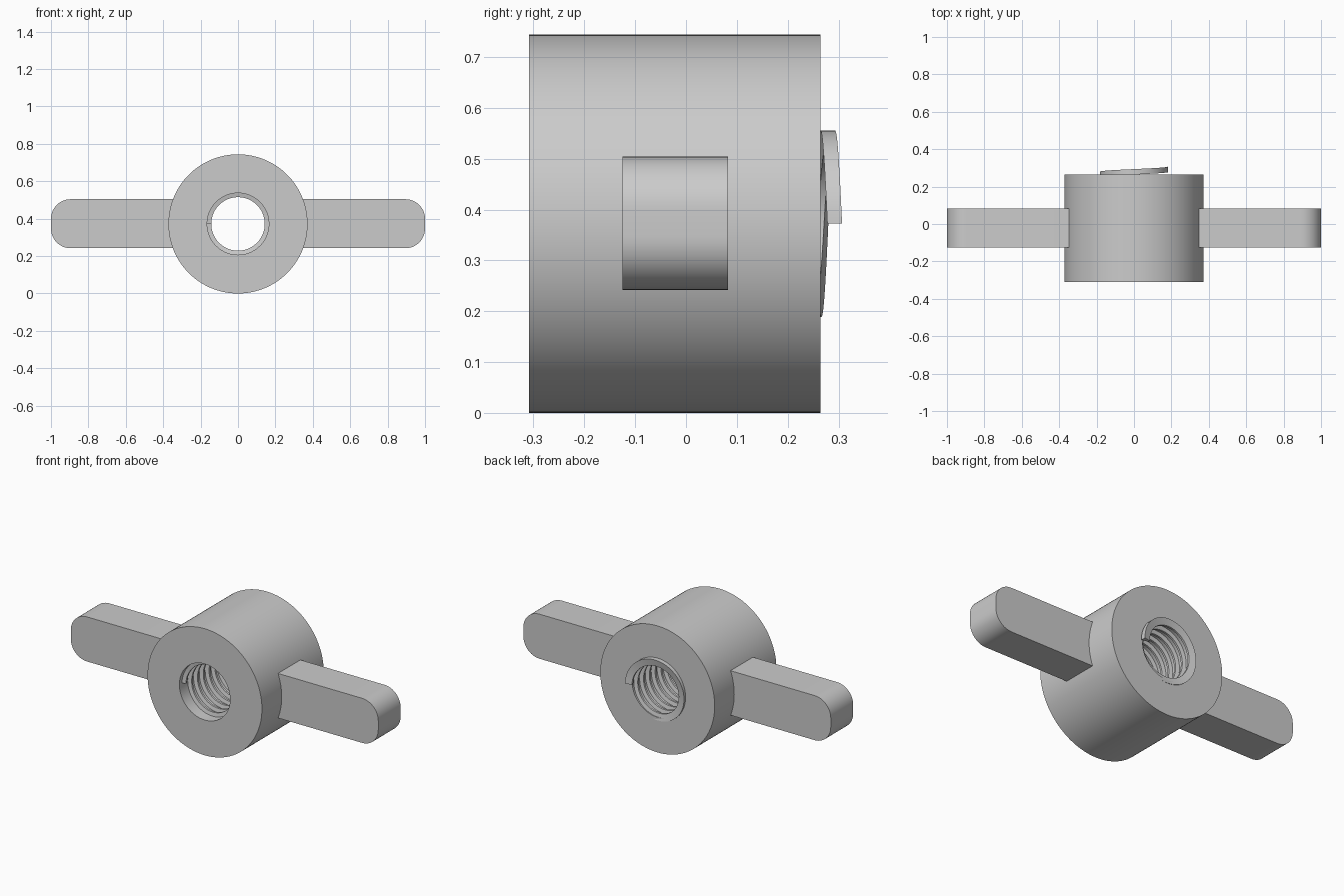
import bpy, bmesh, math

if "Cube" in bpy.data.objects:
    bpy.data.objects.remove(bpy.data.objects["Cube"], do_unlink=True)

CENTRE = 0.372    # height of the bore axis
TAU = math.tau

steel = bpy.data.materials.new("light grey metal")
steel.use_nodes = True
GREY = (0.6, 0.6, 0.6, 1)
steel.diffuse_color = GREY
steel.node_tree.nodes["Principled BSDF"].inputs["Base Color"].default_value = GREY


def finish(name, bm):
    """Turn a bmesh into a smooth-shaded object with crisp edges."""
    bmesh.ops.recalc_face_normals(bm, faces=bm.faces)
    mesh = bpy.data.meshes.new(name)
    bm.to_mesh(mesh)
    bm.free()
    mesh.materials.append(steel)
    obj = bpy.data.objects.new(name, mesh)
    bpy.context.collection.objects.link(obj)
    bpy.ops.object.select_all(action="DESELECT")
    obj.select_set(True)
    bpy.context.view_layer.objects.active = obj
    bpy.ops.object.shade_smooth_by_angle(angle=math.radians(30))
    return obj


def sweep(name, profile, turns, pitch, start, segments):
    """Turn a closed (radius, y) profile about the bore; pitch 0 closes the ring."""
    bm = bmesh.new()
    closed = pitch == 0
    count = round(turns * segments)
    rings = []
    for i in range(count if closed else count + 1):
        a = start - TAU * i / segments
        rise = pitch * i / segments
        rings.append([bm.verts.new((r * math.cos(a), y + rise, CENTRE + r * math.sin(a)))
                      for r, y in profile])
    pairs = list(zip(rings, rings[1:]))
    if closed:
        pairs.append((rings[-1], rings[0]))
    n = len(profile)
    for a, b in pairs:
        for j in range(n):
            k = (j + 1) % n
            bm.faces.new((a[j], a[k], b[k], b[j]))
    if not closed:
        bm.faces.new(rings[0])
        bm.faces.new(rings[-1])
    return finish(name, bm)


def wing(name, side):
    """Flat bar with rounded outer corners, reaching from the hub."""
    inner, tip, low, high, radius = 0.33, 1.0, 0.242, 0.504, 0.105
    front, back = -0.125, 0.083
    outline = [(inner, high), (inner, low)]
    for z, first in ((low + radius, -90), (high - radius, 0)):
        for i in range(13):
            a = math.radians(first + 7.5 * i)
            outline.append((tip - radius + radius * math.cos(a), z + radius * math.sin(a)))
    bm = bmesh.new()
    face = bm.faces.new([bm.verts.new((side * x, front, z)) for x, z in outline])
    out = bmesh.ops.extrude_face_region(bm, geom=[face])
    moved = [v for v in out["geom"] if isinstance(v, bmesh.types.BMVert)]
    bmesh.ops.translate(bm, verts=moved, vec=(0, back - front, 0))
    return finish(name, bm)


# Hub with a plain bore
sweep("hub", [(0.165, -0.309), (0.372, -0.309), (0.372, 0.265), (0.165, 0.265)],
      1, 0, 0, 120)

# Internal thread: a tapered ridge that runs out past the back of the hub
PITCH, TURNS = 0.054, 10.5
begin = 0.2925 - PITCH * TURNS
ridge = [(0.183, -0.0145), (0.183, 0.0145), (0.143, 0.006), (0.143, -0.006)]
sweep("thread", [(r, y + begin) for r, y in ridge], TURNS, PITCH, math.pi, 64)

# Pair of wings
for side, label in ((1, "left"), (-1, "right")):
    wing(label + "_wing", side)
